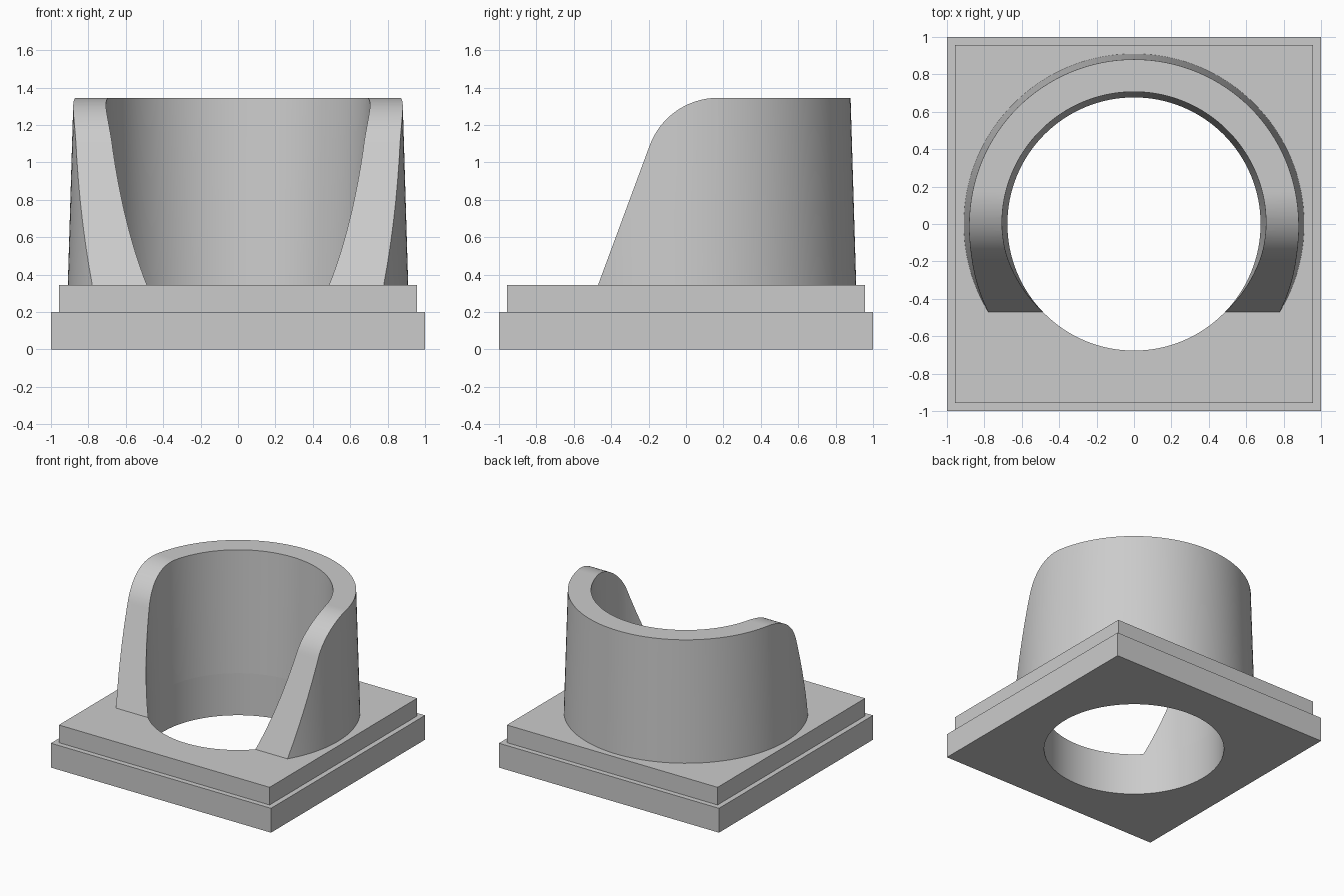
import bpy
import bmesh
import math
from mathutils import Vector

if "Cube" in bpy.data.objects:
    bpy.data.objects.remove(bpy.data.objects["Cube"])

SEGMENTS = 128
STEP_Z, LEDGE_Z, TOP_Z = 0.2, 0.345, 1.345
HOLE_R = 0.677

grey = bpy.data.materials.new("plain_grey")
grey.use_nodes = True
grey.diffuse_color = (0.6, 0.6, 0.6, 1)
grey.node_tree.nodes["Principled BSDF"].inputs["Base Color"].default_value = (0.6, 0.6, 0.6, 1)


def make_object(name, bm):
    bmesh.ops.recalc_face_normals(bm, faces=bm.faces[:])
    mesh = bpy.data.meshes.new(name)
    bm.to_mesh(mesh)
    bm.free()
    mesh.materials.append(grey)
    obj = bpy.data.objects.new(name, mesh)
    bpy.context.collection.objects.link(obj)
    return obj


def lathe(profile):
    """Revolve a closed (radius, z) profile around the z axis."""
    bm = bmesh.new()
    rings = []
    for i in range(SEGMENTS):
        a = math.tau * i / SEGMENTS
        rings.append([bm.verts.new((r * math.cos(a), r * math.sin(a), z)) for r, z in profile])
    for i, ring in enumerate(rings):
        following = rings[(i + 1) % SEGMENTS]
        for j in range(len(profile)):
            k = (j + 1) % len(profile)
            bm.faces.new((ring[j], following[j], following[k], ring[k]))
    return bm


def boolean(obj, cutter, operation):
    """Apply a boolean and discard the cutter."""
    cutter.hide_render = True
    mod = obj.modifiers.new("cut", 'BOOLEAN')
    mod.object, mod.operation, mod.solver = cutter, operation, 'EXACT'
    select(obj)
    bpy.ops.object.modifier_apply(modifier=mod.name)
    bpy.data.objects.remove(cutter)


def select(obj):
    bpy.ops.object.select_all(action='DESELECT')
    obj.select_set(True)
    bpy.context.view_layer.objects.active = obj


# Square stepped base, bored through
bm = bmesh.new()
bmesh.ops.create_cube(bm, size=2)
for v in bm.verts:
    v.co.z = STEP_Z if v.co.z > 0 else 0
top = max(bm.faces, key=lambda f: f.calc_center_median().z)
bmesh.ops.inset_region(bm, faces=[top], thickness=0.06)
bmesh.ops.translate(bm, verts=top.verts[:], vec=(0, 0, 0))
raised = bmesh.ops.extrude_face_region(bm, geom=[top])["geom"]
bmesh.ops.translate(bm, verts=[g for g in raised if isinstance(g, bmesh.types.BMVert)],
                    vec=(0, 0, LEDGE_Z - STEP_Z))
if top.is_valid:
    bmesh.ops.delete(bm, geom=[top], context='FACES')
base = make_object("stepped_base", bm)

bm = bmesh.new()
bmesh.ops.create_cone(bm, cap_ends=True, segments=SEGMENTS, radius1=HOLE_R, radius2=HOLE_R, depth=2)
boolean(base, make_object("bore_cutter", bm), 'DIFFERENCE')

# Tapered collar, left overlong so the side profile trims its top
over = 1.1
collar = make_object("tapered_collar", lathe([
    (HOLE_R, LEDGE_Z), (0.91, LEDGE_Z),
    (0.91 - 0.03 * over, LEDGE_Z + over), (HOLE_R + 0.03 * over, LEDGE_Z + over)]))

# Side profile: sloping front, rounded shoulder, flat top
foot = Vector((-0.47, LEDGE_Z))
corner = Vector((-0.10, TOP_Z))
slope = (corner - foot).normalized()
angle = math.atan2(slope.y, slope.x)
radius = 0.39
reach = radius * math.tan(angle / 2)
centre = Vector((corner.x + reach, TOP_Z - radius))
outline = [foot - slope * 0.2]
for i in range(25):
    a = math.pi / 2 + angle * (1 - i / 24)
    outline.append(centre + radius * Vector((math.cos(a), math.sin(a))))
outline += [Vector((1.2, TOP_Z)), Vector((1.2, outline[0].y))]

bm = bmesh.new()
face = bm.faces.new([bm.verts.new((-1.2, p.x, p.y)) for p in outline])
side = bmesh.ops.extrude_face_region(bm, geom=[face])["geom"]
bmesh.ops.translate(bm, verts=[g for g in side if isinstance(g, bmesh.types.BMVert)], vec=(2.4, 0, 0))
boolean(collar, make_object("profile_cutter", bm), 'INTERSECT')

for obj in (base, collar):
    select(obj)
    bpy.ops.object.shade_smooth_by_angle(angle=math.radians(25))
